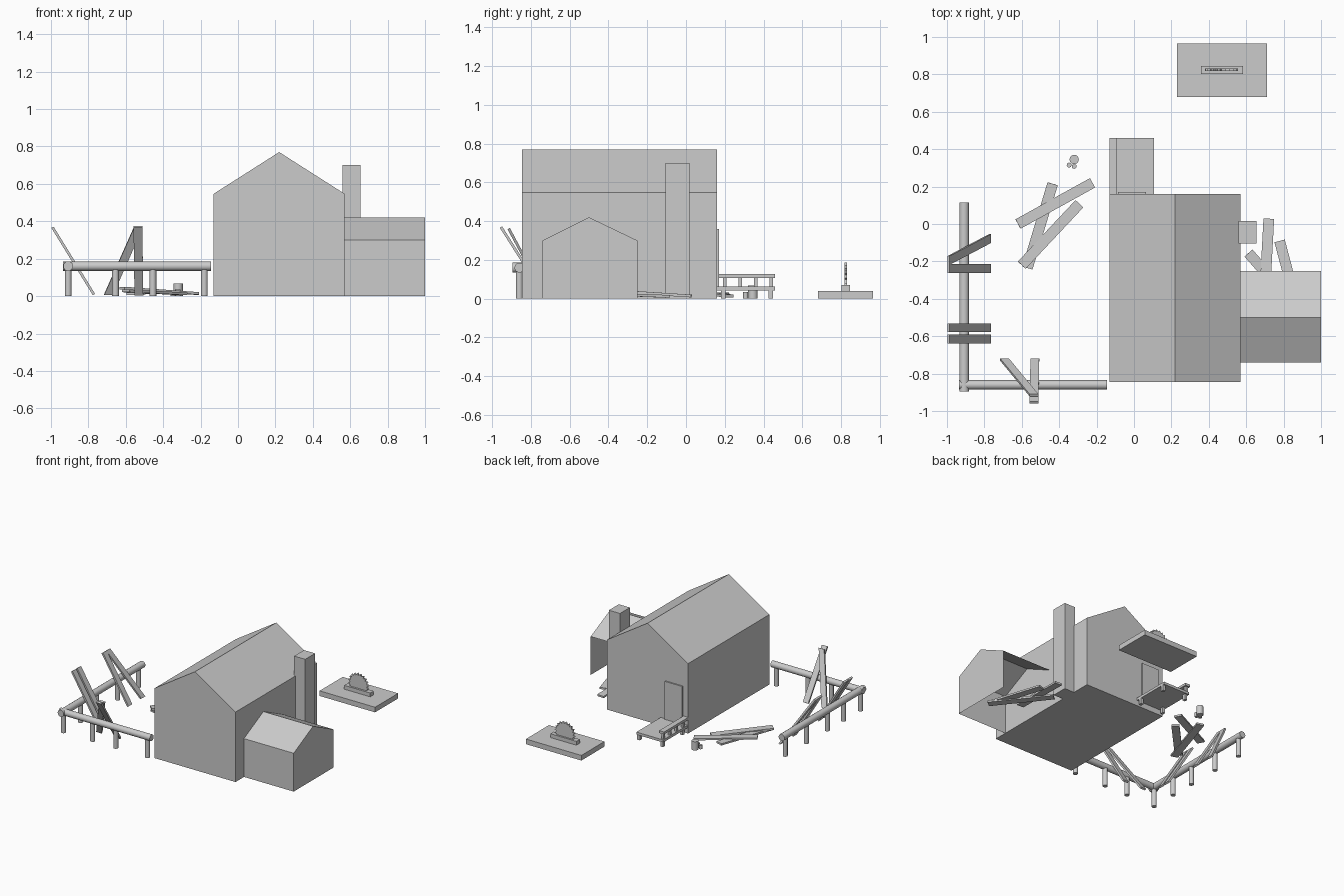
import bpy, math
from mathutils import Vector, Matrix

if "Cube" in bpy.data.objects:
    bpy.data.objects.remove(bpy.data.objects["Cube"])


def mesh_object(name, verts, faces):
    me = bpy.data.meshes.new(name)
    me.from_pydata(verts, [], faces)
    ob = bpy.data.objects.new(name, me)
    bpy.context.collection.objects.link(ob)
    return ob


CUBE = [(x, y, z) for x in (-.5, .5) for y in (-.5, .5) for z in (-.5, .5)]
CUBE_FACES = [(0, 1, 3, 2), (4, 6, 7, 5), (0, 4, 5, 1), (2, 3, 7, 6), (0, 2, 6, 4), (1, 5, 7, 3)]


def box(name, x0, x1, y0, y1, z0, z1):
    verts = [(x0 + (x + .5) * (x1 - x0), y0 + (y + .5) * (y1 - y0), z0 + (z + .5) * (z1 - z0))
             for x, y, z in CUBE]
    return mesh_object(name, verts, CUBE_FACES)


def plank(name, a, b, width, side=None, thick=0.014):
    a, b = Vector(a), Vector(b)
    along = b - a
    s = Vector(side) if side else Vector((along.y, -along.x, 0)).normalized()
    n = s.cross(along).normalized()
    mid = (a + b) / 2
    verts = [mid + s * x * width + along * y + n * z * thick for x, y, z in CUBE]
    return mesh_object(name, verts, CUBE_FACES)


def log(name, a, b, r, sides=16):
    a, b = Vector(a), Vector(b)
    d = b - a
    bpy.ops.mesh.primitive_cylinder_add(vertices=sides, radius=r, depth=d.length,
                                        location=(a + b) / 2,
                                        rotation=d.to_track_quat('Z', 'Y').to_euler())
    ob = bpy.context.object
    ob.name = name
    bpy.ops.object.shade_smooth_by_angle(angle=math.radians(40))
    return ob


def prism(name, profile, to3d, t0, t1):
    n = len(profile)
    verts = [to3d(u, v, t) for t in (t0, t1) for u, v in profile]
    faces = [tuple(range(n))[::-1], tuple(range(n, 2 * n))]
    faces += [(i, (i + 1) % n, (i + 1) % n + n, i + n) for i in range(n)]
    return mesh_object(name, verts, faces)


# Main house with gabled roof
prism("house", [(-.13, 0), (.57, 0), (.57, .547), (.22, .77), (-.13, .547)],
      lambda u, v, t: (u, -t, v), -.16, .845)

# Side shed, open at its back, underneath and against the house
prof = [(-.74, 0), (-.74, .30), (-.50, .42), (-.25, .30), (-.25, 0)]
mesh_object("shed", [(x, y, z) for x in (.57, 1) for y, z in prof],
            [(0, 5, 6, 1), (1, 6, 7, 2), (2, 7, 8, 3), (5, 9, 8, 7, 6)])

# Chimney
box("chimney", .56, .655, -.105, .017, 0, .70)

# Door and porch
box("door", -.085, .065, .155, .17, .06, .36)
box("porch_deck", -.125, .107, .16, .46, .043, .063)
for i, x in enumerate((-.115, .085)):
    for j, y in enumerate((.18, .425)):
        box(f"porch_leg_{i}{j}", x, x + .022, y, y + .025, 0, .045)
box("porch_rail", -.132, -.09, .16, .46, .108, .127)
for i in range(4):
    y = .19 + i * .08
    box(f"porch_baluster_{i}", -.12, -.102, y, y + .02, .06, .11)

# Saw table with toothed blade
box("saw_slab", .23, .71, .68, .965, 0, .04)
box("saw_base", .357, .582, .803, .845, .04, .07)
teeth = []
for i in range(20):
    a = i * math.tau / 20
    teeth += [(.468 + .072 * math.cos(a), .10 + .072 * math.sin(a)),
              (.468 + .088 * math.cos(a + .08), .10 + .088 * math.sin(a + .08))]
prism("saw_blade", teeth, lambda u, v, t: (u, -t, v), -.831, -.818)

# Fence: two rails meeting in a corner, with posts
log("fence_rail_left", (-.908, -.895, .16), (-.908, .115, .16), .026)
log("fence_rail_front", (-.935, -.86, .16), (-.145, -.86, .16), .025)
for i, x in enumerate((-.908, -.655, -.455, -.18)):
    log(f"fence_front_post_{i}", (x, -.86, 0), (x, -.86, .155), .018)
for i, y in enumerate((-.65, -.45, -.19, .07)):
    log(f"fence_left_post_{i}", (-.908, y, 0), (-.908, y, .155), .018)

# Planks leaning on the fence
for i, (y0, y1) in enumerate(((-.615, -.615), (-.555, -.555), (-.238, -.238), (-.195, -.078))):
    plank(f"leaning_plank_left_{i}", (-.992, y0, .368), (-.77, y1, .008), .047, (0, 1, 0))
plank("leaning_plank_front_0", (-.535, -.955, .37), (-.53, -.725, .008), .047, (1, 0, 0))
plank("leaning_plank_front_1", (-.535, -.915, .362), (-.692, -.725, .008), .047, (1, 0, 0))

# Loose plank heap, and its turned copy by the shed
heap = [((-.62, .0, .043), (-.222, .22, .014)),
        ((-.57, -.235, .012), (-.435, .215, .026)),
        ((-.60, -.22, .028), (-.292, .108, .012))]
turn = (Matrix.Translation((.708, -.20, 0)) @ Matrix.Rotation(math.radians(58), 4, 'Z')
        @ Matrix.Translation((.422, -.11, 0)))
for i, (a, b) in enumerate(heap):
    plank(f"heap_plank_{i}", a, b, .057)
    plank(f"shed_plank_{i}", turn @ Vector(a), turn @ Vector(b), .057)

# Chopping block and small logs
log("chopping_block", (-.32, .345, 0), (-.32, .345, .068), .025, 12)
log("small_log_0", (-.347, .315, 0), (-.347, .315, .03), .013, 12)
log("small_log_1", (-.32, .308, 0), (-.32, .308, .035), .013, 12)
